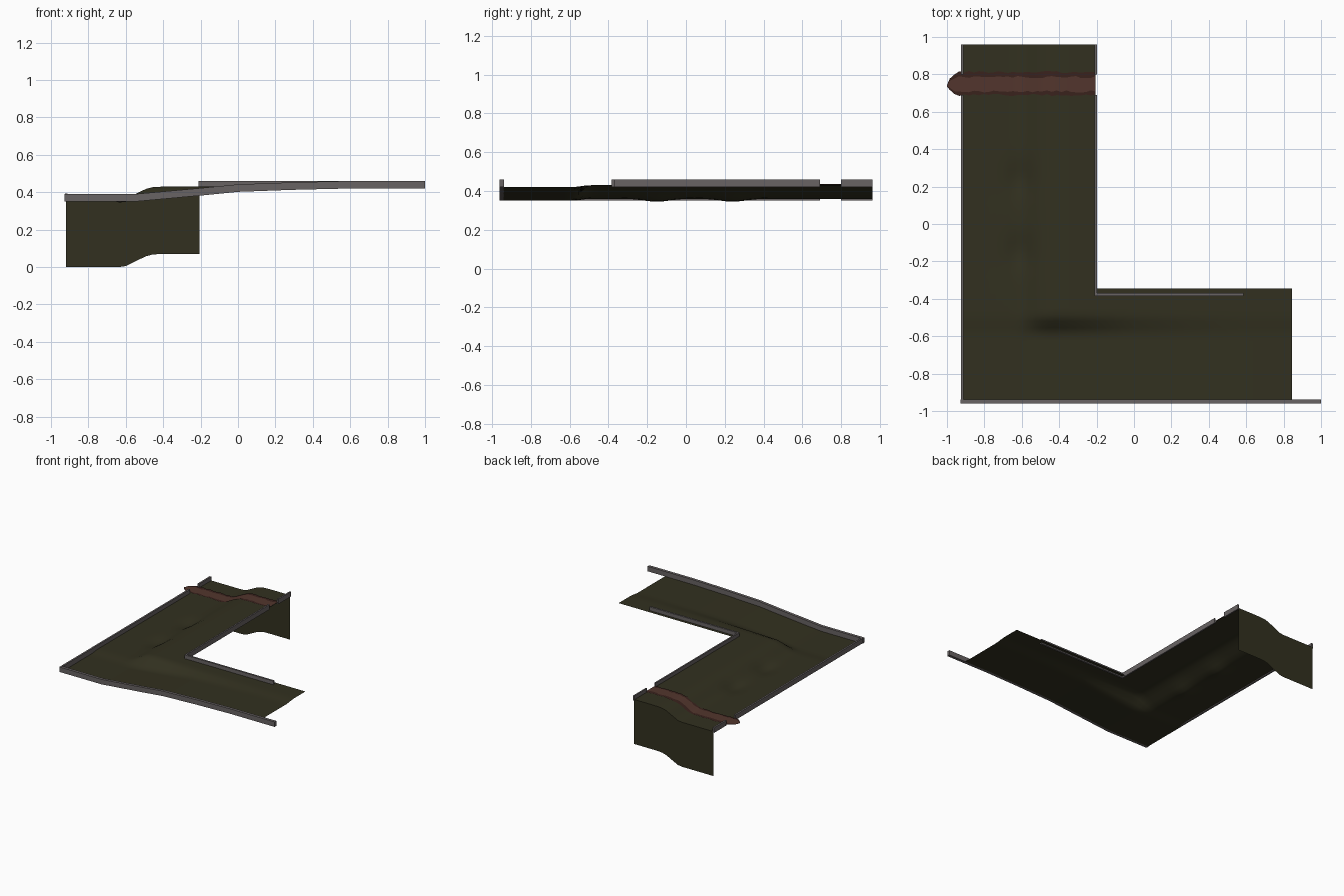
import bpy, bmesh, math, random
from mathutils import Vector

if "Cube" in bpy.data.objects:
    bpy.data.objects.remove(bpy.data.objects["Cube"])

random.seed(4)


def material(name, rgb):
    m = bpy.data.materials.new(name)
    m.diffuse_color = (*rgb, 1)
    m.use_nodes = True
    m.node_tree.nodes["Principled BSDF"].inputs["Base Color"].default_value = m.diffuse_color
    return m


EARTH = material("dark_earth", (0.032, 0.030, 0.014))
STONE = material("curb_stone", (0.14, 0.125, 0.125))
MUD = material("path_brown", (0.085, 0.036, 0.026))
EDGE = material("path_edge_brown", (0.042, 0.016, 0.012))


def lerp_table(x, pts):
    if x <= pts[0][0]:
        return pts[0][1]
    for (a, u), (b, v) in zip(pts, pts[1:]):
        if x <= b:
            return u + (v - u) * (x - a) / (b - a)
    return pts[-1][1]


FRONT = [(-0.55, 0.35), (-0.2, 0.382), (0, 0.402), (0.3, 0.413), (0.6, 0.42)]
BACK = [(-0.61, 0.36), (-0.55, 0.389), (-0.5, 0.415), (-0.46, 0.427), (-0.4, 0.43)]


def height(x, y):
    """Terrain height: gentle front slope blending into a raised bank."""
    t = min(max((y + 0.59) / 0.10, 0), 1)
    t = t * t * (3 - 2 * t)
    z = lerp_table(x, FRONT) * (1 - t) + lerp_table(x, BACK) * t
    for cy in (-0.15, 0.24):      # shallow hollows at the foot of the bank
        z -= 0.018 * math.exp(-((x + 0.61) / 0.06) ** 2 - ((y - cy) / 0.09) ** 2)
    return z


def make(name, bm, mats, smooth=True):
    me = bpy.data.meshes.new(name)
    bm.to_mesh(me)
    bm.free()
    ob = bpy.data.objects.new(name, me)
    bpy.context.collection.objects.link(ob)
    for m in mats:
        me.materials.append(m)
    if smooth:
        bpy.ops.object.select_all(action='DESELECT')
        ob.select_set(True)
        bpy.context.view_layer.objects.active = ob
        bpy.ops.object.shade_smooth_by_angle(angle=math.radians(30))
    return ob


def steps(a, b, size):
    n = max(1, round((b - a) / size))
    return [a + (b - a) * i / n for i in range(n + 1)]


def sheet(bm, rows):
    """Skin rows of points with quads."""
    vs = [[bm.verts.new(p) for p in r] for r in rows]
    for a, b in zip(vs, vs[1:]):
        for i in range(len(a) - 1):
            bm.faces.new((a[i], a[i + 1], b[i + 1], b[i]))


# L-shaped ground sheet
L, INNER, R = -0.92, -0.205, 0.845
F, MID, B = -0.94, -0.345, 0.96
bm = bmesh.new()
for x0, x1, y0, y1 in ((L, INNER, F, MID), (INNER, R, F, MID), (L, INNER, MID, B)):
    xs, ys = steps(x0, x1, 0.035), steps(y0, y1, 0.035)
    sheet(bm, [[(x, y, height(x, y)) for x in xs] for y in ys])
bmesh.ops.remove_doubles(bm, verts=bm.verts, dist=0.0005)
make("ground", bm, [EARTH])

# Earth face hanging from the back edge
bm = bmesh.new()
xs = steps(L, INNER, 0.035)
sheet(bm, [[(x, B, height(x, B)) for x in xs],
           [(x, B, height(x, B) - 0.36) for x in xs]])
make("back_earth_face", bm, [EARTH])


# Curbs: box section swept along a path
def curb(name, pts, width, h=0.04):
    bm = bmesh.new()
    d = (Vector(pts[-1]) - Vector(pts[0])).to_2d().normalized()
    side = Vector((-d.y, d.x, 0)) * width / 2
    up = Vector((0, 0, h))
    rings = []
    for p in map(Vector, pts):
        rings.append([bm.verts.new(q) for q in
                      (p - side, p + side, p + side + up, p - side + up)])
    for a, b in zip(rings, rings[1:]):
        for i in range(4):
            j = (i + 1) % 4
            bm.faces.new((a[i], a[j], b[j], b[i]))
    bm.faces.new(rings[0])
    bm.faces.new(rings[-1])
    bmesh.ops.recalc_face_normals(bm, faces=bm.faces)
    make(name, bm, [STONE], smooth=False)


curb("front_curb", [(x, -0.949, lerp_table(x, FRONT)) for x in
                    (-0.927, -0.55, -0.38, -0.2, -0.1, 0, 0.15, 0.3, 0.6, 1.0)], 0.023)
for tag, y0, y1 in (("", -0.94, 0.69), ("_back", 0.80, 0.96)):
    curb("left_curb" + tag, [(-0.918, y0, 0.352), (-0.918, y1, 0.352)], 0.014)
for tag, y0, y1 in (("", -0.385, 0.69), ("_back", 0.80, 0.96)):
    curb("right_curb" + tag, [(-0.205, y0, 0.42), (-0.205, y1, 0.42)], 0.012)
curb("inner_curb", [(-0.211, -0.377, 0.42), (0.585, -0.377, 0.42)], 0.015)

# Worn path crossing the arm: ragged dark borders around a lighter middle
bm = bmesh.new()
rows = []
xs = steps(-0.96, INNER, 0.026)
for x in xs:
    j = [random.uniform(-0.006, 0.006) for _ in range(4)]
    s = 0.85 if x < -0.95 else 1
    rows.append([(x, 0.747 + s * o + k, height(x, 0.75) + 0.006)
                 for o, k in zip((-0.057, -0.038, 0.038, 0.066), j)])
tip = [(-0.985, 0.747 + o, 0.366) for o in (-0.03, -0.018, 0.018, 0.03)]
end = [(-1.0, 0.738 + o, 0.366) for o in (-0.004, -0.002, 0.002, 0.004)]
sheet(bm, [end, tip] + rows)
bm.faces.ensure_lookup_table()
for i, f in enumerate(bm.faces):
    f.material_index = 0 if i % 3 == 1 else 1
bmesh.ops.recalc_face_normals(bm, faces=bm.faces)
if sum(f.normal.z for f in bm.faces) < 0:
    bmesh.ops.reverse_faces(bm, faces=bm.faces)
make("crossing_path", bm, [MUD, EDGE])
